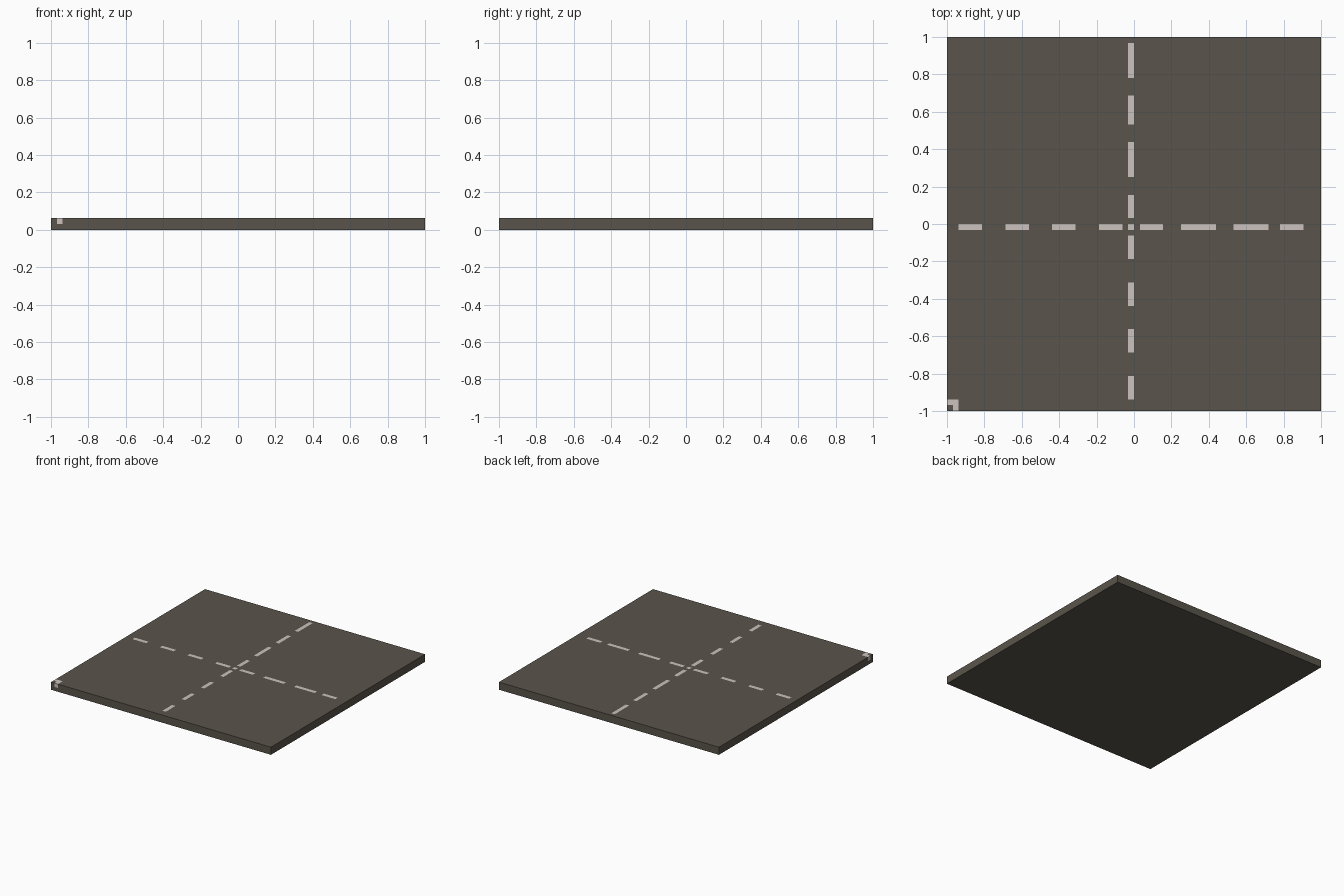
import bpy, bmesh
from mathutils import Vector

if "Cube" in bpy.data.objects:
    bpy.data.objects.remove(bpy.data.objects["Cube"])

U = 1 / 32          # one paint cell
H = 2 * U           # slab thickness


def srgb(r, g, b):
    def lin(c):
        c /= 255
        return c / 12.92 if c <= 0.04045 else ((c + 0.055) / 1.055) ** 2.4
    return (lin(r), lin(g), lin(b), 1)


def material(name, rgb):
    m = bpy.data.materials.new(name)
    m.diffuse_color = srgb(*rgb)
    m.use_nodes = True
    m.node_tree.nodes["Principled BSDF"].inputs["Base Color"].default_value = m.diffuse_color
    return m


# Dashes as (start, end) in cells from the centre, along x and along y
dashes_x = [(-30, -26), (-22, -18), (-14, -10), (-6, -2), (-1, 0),
            (1, 5), (8, 14), (17, 23), (25, 29)]
dashes_y = [(-30, -26), (-22, -18), (-14, -10), (-6, -2),
            (1, 5), (8, 14), (17, 22), (25, 31)]

# Painted rectangles on the road: x0, x1, y0, y1 in cells
painted = [(a, b, -1, 0) for a, b in dashes_x]
painted += [(-1, 0, a, b) for a, b in dashes_y]
# Corner bracket, which also wraps over the upper half of the sides
bracket = [(-32, -30, -31, -30), (-31, -30, -32, -30)]
painted += bracket

# Road slab
bm = bmesh.new()
bmesh.ops.create_cube(bm, size=2)
for v in bm.verts:
    v.co.z = H if v.co.z > 0 else 0


def cut(co, axis):
    no = Vector((0, 0, 0))
    no[axis] = 1
    bmesh.ops.bisect_plane(bm, geom=bm.verts[:] + bm.edges[:] + bm.faces[:],
                           plane_co=no * co, plane_no=no)


# Cut the slab along every paint edge
for axis in (0, 1):
    edges = {c for r in painted for c in r[axis * 2:axis * 2 + 2]}
    for c in sorted(edges - {-32, 32}):
        cut(c * U, axis)
cut(U, 2)

# Colour the faces that fall in a painted rectangle
for f in bm.faces:
    c = f.calc_center_median()
    if c.z < U * 1.2 or f.normal.z < -0.5:
        continue
    top = f.normal.z > 0.5
    for x0, x1, y0, y1 in (painted if top else bracket):
        if x0 * U - 1e-5 <= c.x <= x1 * U + 1e-5 and y0 * U - 1e-5 <= c.y <= y1 * U + 1e-5:
            f.material_index = 1

me = bpy.data.meshes.new("road_slab")
bm.to_mesh(me)
bm.free()
me.materials.append(material("asphalt", (90, 85, 76)))
me.materials.append(material("road paint", (204, 194, 190)))
bpy.context.collection.objects.link(bpy.data.objects.new("road_slab", me))
